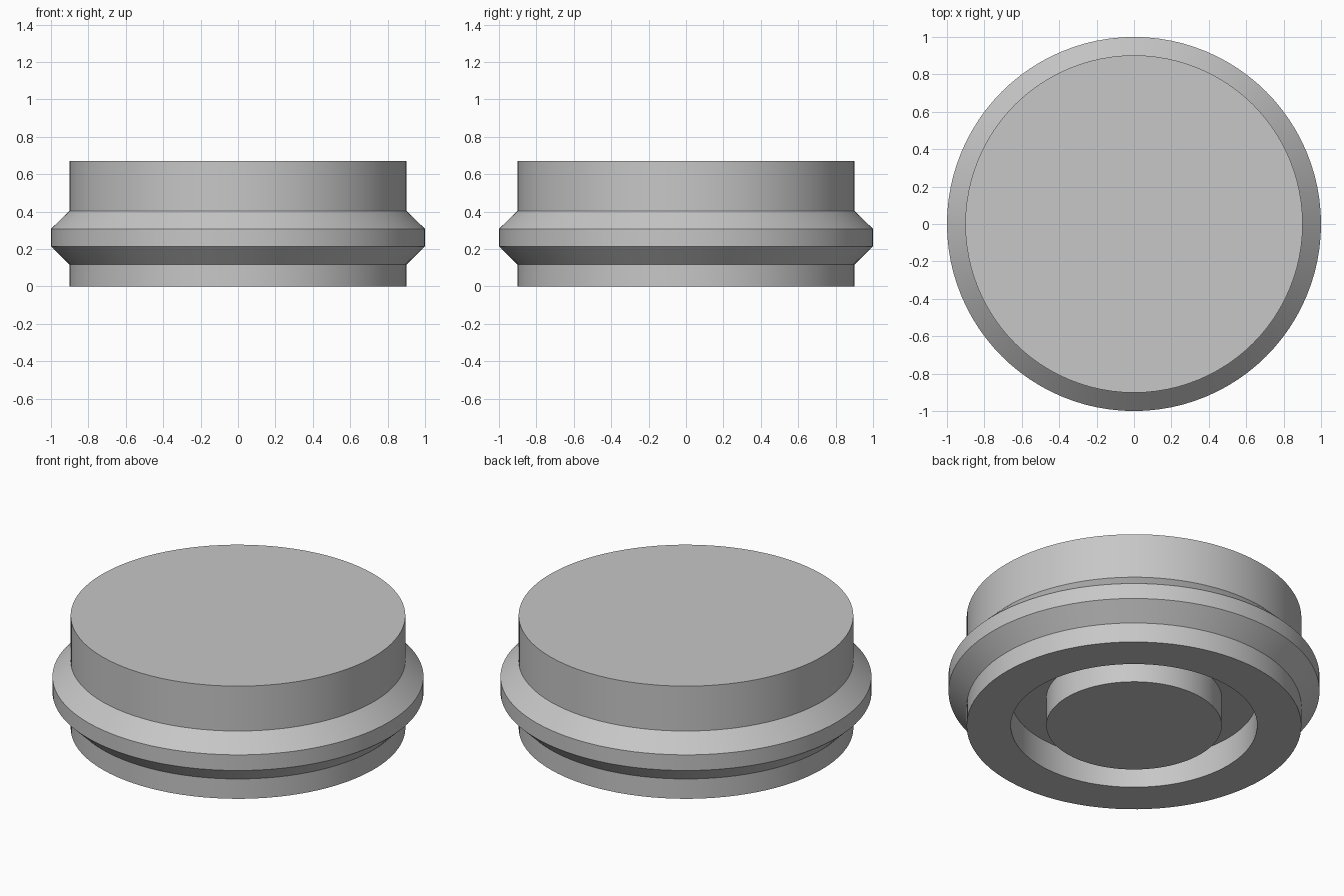
import bpy, bmesh, math

if "Cube" in bpy.data.objects:
    bpy.data.objects.remove(bpy.data.objects["Cube"])

SEGMENTS = 96

grey = bpy.data.materials.new("light_grey")
grey.diffuse_color = (0.57, 0.57, 0.57, 1)
grey.use_nodes = True
grey.node_tree.nodes["Principled BSDF"].inputs["Base Color"].default_value = grey.diffuse_color


def lathe(name, profile):
    """Revolve an (r, z) profile around the z axis into a closed solid."""
    bm = bmesh.new()
    verts = [bm.verts.new((r, 0, z)) for r, z in profile]
    edges = [bm.edges.new(pair) for pair in zip(verts, verts[1:])]
    bmesh.ops.spin(bm, geom=verts + edges, cent=(0, 0, 0), axis=(0, 0, 1),
                   angle=math.tau, steps=SEGMENTS, use_merge=True)
    bmesh.ops.remove_doubles(bm, verts=bm.verts[:], dist=0.0005)
    bmesh.ops.recalc_face_normals(bm, faces=bm.faces[:])
    mesh = bpy.data.meshes.new(name)
    bm.to_mesh(mesh)
    bm.free()
    mesh.materials.append(grey)
    obj = bpy.data.objects.new(name, mesh)
    bpy.context.collection.objects.link(obj)
    bpy.ops.object.select_all(action="DESELECT")
    obj.select_set(True)
    bpy.context.view_layer.objects.active = obj
    bpy.ops.object.shade_smooth_by_angle(angle=math.radians(30))
    return obj


# Round cap: flush centre boss, ring recess below, bevelled flange outside
lathe("round_cap", [
    (0, 0), (0.473, 0),                          # boss underside
    (0.473, 0.17), (0.664, 0.17), (0.664, 0),    # ring recess
    (0.902, 0), (0.902, 0.118),                  # lower rim
    (1.0, 0.214), (1.0, 0.307),                  # flange
    (0.902, 0.403), (0.902, 0.67), (0, 0.67),    # upper wall and top
])
